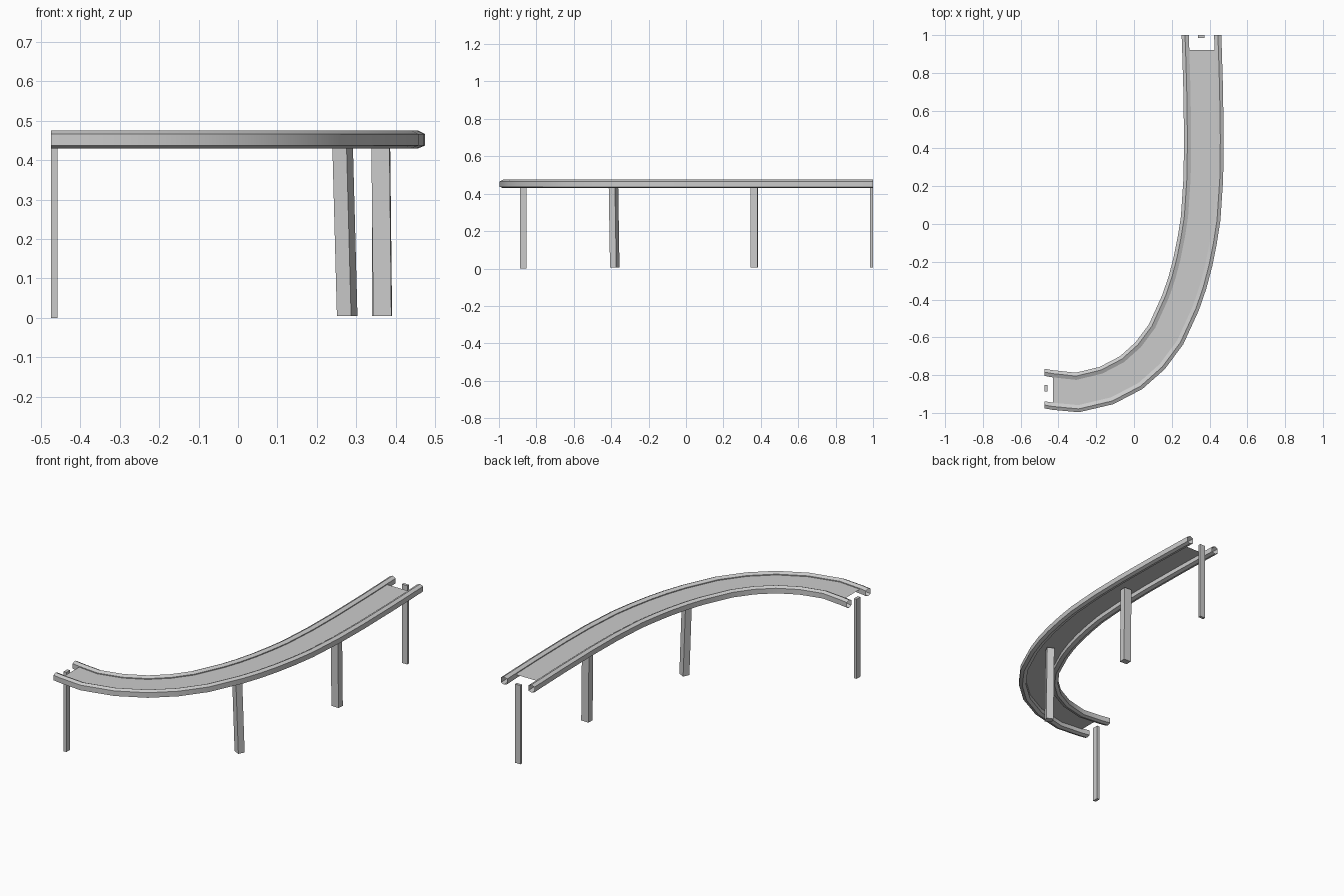
import bpy, bmesh, math
from mathutils import Vector

if "Cube" in bpy.data.objects:
    bpy.data.objects.remove(bpy.data.objects["Cube"])

# centre line of the curved track, from the back end round to the left end
PATH = [Vector(p) for p in [
    (0.357, 1.0), (0.360, 0.92), (0.366, 0.72), (0.370, 0.45), (0.367, 0.24),
    (0.353, 0.03), (0.335, -0.085), (0.312, -0.20), (0.283, -0.31), (0.247, -0.415),
    (0.170, -0.584), (0.086, -0.697), (-0.015, -0.787), (-0.145, -0.855),
    (-0.30, -0.892), (-0.43, -0.879), (-0.475, -0.871)]]


def normals(path):
    result = []
    for i in range(len(path)):
        a, b = path[max(i - 1, 0)], path[min(i + 1, len(path) - 1)]
        t = (b - a).normalized()
        result.append(Vector((-t.y, t.x)))
    # both ends are cut square to the axes
    result[0] = result[1] = Vector((1, 0))
    result[-1] = result[-2] = Vector((0, -1))
    return result


NORMALS = normals(PATH)


def sweep(name, profile, first, last, closed):
    """Sweep a profile of (sideways offset, height) along the path."""
    bm = bmesh.new()
    rings = []
    for p, n in list(zip(PATH, NORMALS))[first:last]:
        rings.append([bm.verts.new((p.x + n.x * d, p.y + n.y * d, z)) for d, z in profile])
    count = len(profile)
    for r0, r1 in zip(rings, rings[1:]):
        for j in range(count if closed else count - 1):
            k = (j + 1) % count
            bm.faces.new((r0[j], r0[k], r1[k], r1[j]))
    bmesh.ops.recalc_face_normals(bm, faces=bm.faces)
    obj = finish(name, bm)
    # smooth along the curve, sharp across the profile corners
    bpy.ops.object.select_all(action='DESELECT')
    obj.select_set(True)
    bpy.context.view_layer.objects.active = obj
    bpy.ops.object.shade_smooth_by_angle(angle=math.radians(25))
    return obj


def finish(name, bm):
    mesh = bpy.data.meshes.new(name)
    bm.to_mesh(mesh)
    bm.free()
    obj = bpy.data.objects.new(name, mesh)
    bpy.context.collection.objects.link(obj)
    return obj


def post(name, bottom, top, width, depth, angle, z0):
    """Rectangular post, with its top shifted to give a slight lean."""
    bm = bmesh.new()
    bmesh.ops.create_cube(bm, size=1)
    c, s = math.cos(angle), math.sin(angle)
    for v in bm.verts:
        x, y = v.co.x * width, v.co.y * depth
        base, z = (top, 0.452) if v.co.z > 0 else (bottom, z0)
        v.co = (base[0] + x * c - y * s, base[1] + x * s + y * c, z)
    return finish(name, bm)


# hollow six-sided rails, open at the ends
RAIL = [(0.105, 0.437), (0.105, 0.466), (0.087, 0.475),
        (0.067, 0.466), (0.067, 0.437), (0.087, 0.43)]
for side, name in ((1, "outer_rail"), (-1, "inner_rail")):
    sweep(name, [(side * d, z) for d, z in RAIL], 0, len(PATH), True)

# thin deck between the rails, shorter at both ends
sweep("deck", [(0.069, 0.461), (-0.069, 0.461)], 1, len(PATH) - 1, False)

# support posts
post("left_end_post", (-0.466, -0.87), (-0.466, -0.87), 0.017, 0.033, 0, 0)
post("front_post", (0.277, -0.381), (0.265, -0.388), 0.040, 0.037, math.radians(-26), 0.005)
post("middle_post", (0.367, 0.365), (0.362, 0.365), 0.046, 0.036, math.radians(-3), 0.005)
post("back_end_post", (0.357, 0.992), (0.357, 0.992), 0.034, 0.016, 0, 0.005)
